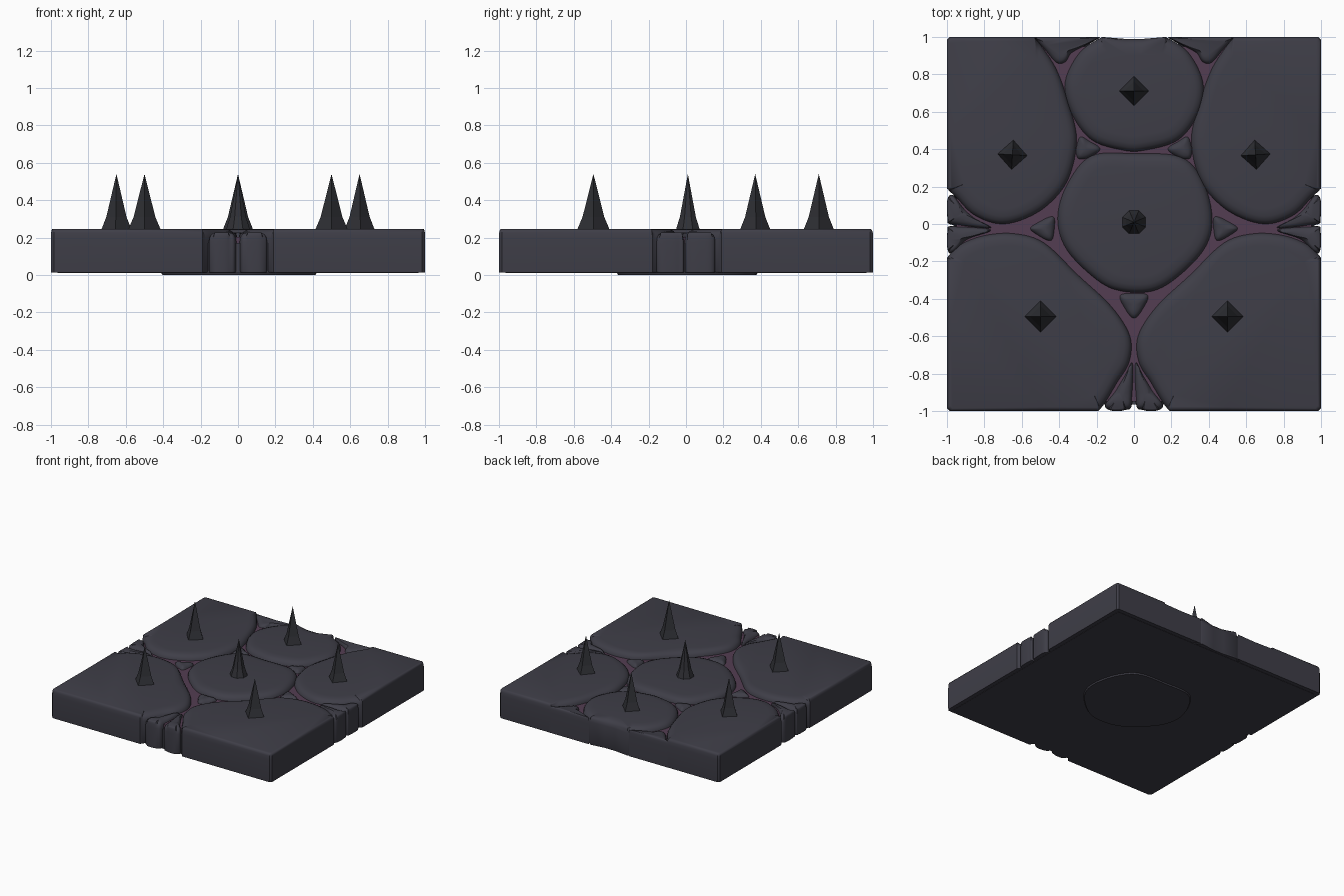
import bpy, bmesh, math
from mathutils import Vector

if "Cube" in bpy.data.objects:
    bpy.data.objects.remove(bpy.data.objects["Cube"])


def material(name, rgb):
    m = bpy.data.materials.new(name)
    m.diffuse_color = (*rgb, 1)
    m.use_nodes = True
    m.node_tree.nodes["Principled BSDF"].inputs["Base Color"].default_value = m.diffuse_color
    return m


STONE = material("dark slate stone", (0.049, 0.048, 0.064))
SPIKE = material("black iron", (0.029, 0.030, 0.036))
MORTAR = material("purple mortar", (0.088, 0.048, 0.085))


def finish(bm, name, mat, angle):
    bmesh.ops.recalc_face_normals(bm, faces=bm.faces[:])
    me = bpy.data.meshes.new(name)
    bm.to_mesh(me)
    bm.free()
    me.materials.append(mat)
    ob = bpy.data.objects.new(name, me)
    bpy.context.collection.objects.link(ob)
    if angle:
        bpy.ops.object.select_all(action='DESELECT')
        ob.select_set(True)
        bpy.context.view_layer.objects.active = ob
        bpy.ops.object.shade_smooth_by_angle(angle=math.radians(angle))
    return ob


def spline(pts, closed, n=6):
    """Catmull-Rom curve through the points, kept inside the tile."""
    P = [Vector(p) for p in pts]
    k = len(P)
    get = (lambda i: P[i % k]) if closed else (lambda i: P[max(0, min(k - 1, i))])
    out = []
    for i in range(k if closed else k - 1):
        a, b, c, d = get(i - 1), get(i), get(i + 1), get(i + 2)
        for j in range(n):
            t = j / n
            q = 0.5 * (2 * b + (c - a) * t + (2 * a - 5 * b + 4 * c - d) * t * t
                       + (3 * b - a - 3 * c + d) * t ** 3)
            out.append(Vector((max(-1, min(1, q.x)), max(-1, min(1, q.y)))))
    if not closed:
        out.append(P[-1])
    return out


def stone(name, pts, corners=None, top=0.247, bottom=0.012, soft=1.0):
    """Pillow-topped stone; corners close an open outline along the tile edge."""
    loop = spline(pts, corners is None) + [Vector(c) for c in corners or []]
    mid = sum(loop, Vector((0, 0))) / len(loop)
    rings = [(bottom, 0.006), (bottom + 0.01, 0), (top - 0.05, 0), (top - 0.028, 0.007),
             (top - 0.013, 0.022), (top - 0.004, 0.045), (top, 0.085)]
    bm = bmesh.new()
    vs = []
    for z, inset in rings:
        ring = []
        for p in loop:
            edge = max(abs(p.x), abs(p.y)) > 0.995
            d = mid - p
            step = min(inset * soft * (0.25 if edge else 1), d.length * 0.8)
            q = p + d.normalized() * step
            zz = z + (0.25 * (top - z) if edge and z > top - 0.03 else 0)
            ring.append(bm.verts.new((q.x, q.y, zz)))
        vs.append(ring)
    n = len(loop)
    for a, b in zip(vs, vs[1:]):
        for i in range(n):
            bm.faces.new((a[i], a[(i + 1) % n], b[(i + 1) % n], b[i]))
    bm.faces.new(vs[0][::-1])
    bm.faces.new(vs[-1])
    return finish(bm, name, STONE, 40)


def pair(name, pts, corners=None, **kw):
    flip = lambda L: [(-x, y) for x, y in L] if L else None
    stone(name + "_right", pts, corners, **kw)
    stone(name + "_left", flip(pts), flip(corners), **kw)


def slab(name, half, z0, z1, mat):
    bm = bmesh.new()
    bmesh.ops.create_cube(bm, size=1)
    for v in bm.verts:
        v.co = (v.co.x * 2 * half, v.co.y * 2 * half, z0 if v.co.z < 0 else z1)
    finish(bm, name, mat, 0)


# Base and mortar bed
slab("base_slab", 0.965, 0.01, 0.17, STONE)
slab("mortar_bed", 0.95, 0.15, 0.203, MORTAR)

# Large paving stones
stone("centre_stone", [(0.42, 0.03), (0.37, 0.23), (0.25, 0.36), (0, 0.378), (-0.23, 0.365),
                       (-0.36, 0.21), (-0.41, 0.03), (-0.36, -0.14), (-0.2, -0.30),
                       (-0.07, -0.36), (0.1, -0.36), (0.24, -0.28), (0.38, -0.13)], bottom=0.0)
stone("back_stone", [(0.17, 1), (0.29, 0.92), (0.37, 0.76), (0.35, 0.6), (0.24, 0.45), (0.06, 0.393),
                     (-0.06, 0.393), (-0.23, 0.45), (-0.34, 0.6), (-0.37, 0.76),
                     (-0.29, 0.92), (-0.17, 1)], [(-0.05, 0.99), (0.05, 0.99)])
pair("back_corner_stone", [(0.53, 1), (0.42, 0.84), (0.35, 0.65), (0.305, 0.45), (0.35, 0.24),
                           (0.46, 0.1), (0.6, 0.02), (0.73, 0), (0.86, 0.05), (0.95, 0.14), (1, 0.19)],
     [(1, 0.5), (1, 0.985), (0.985, 1), (0.75, 1)])
pair("front_corner_stone", [(1, -0.18), (0.93, -0.11), (0.8, -0.06), (0.64, -0.05), (0.48, -0.1),
                            (0.3, -0.27), (0.12, -0.44), (0.02, -0.6), (0.025, -0.74),
                            (0.09, -0.85), (0.15, -0.95), (0.19, -1)],
     [(0.5, -1), (0.985, -1), (1, -0.985), (1, -0.5)])

# Small filler stones at the joints
small = dict(top=0.228, soft=0.6)
pair("back_filler", [(0.175, 0.4), (0.24, 0.35), (0.3, 0.345), (0.315, 0.4), (0.29, 0.47),
                     (0.24, 0.45)], **small)
pair("side_filler", [(0.42, 0.03), (0.46, 0.04), (0.55, -0.01), (0.55, -0.04), (0.47, -0.09),
                     (0.43, -0.08)], **small)
stone("front_filler", [(-0.08, -0.38), (0, -0.365), (0.08, -0.38), (0.05, -0.46), (0, -0.51),
                       (-0.05, -0.46)], **small)

# Wedge stones on the tile edges
pair("front_wedge", [(0.005, -0.74), (0.05, -0.81), (0.11, -0.9), (0.155, -0.97), (0.12, -0.998),
                     (0.05, -0.995), (0.01, -0.96)], **small)
pair("side_wedge_back", [(0.76, -0.025), (0.85, 0.03), (0.92, 0.1), (0.97, 0.155), (0.998, 0.13),
                         (0.997, 0.03), (0.97, -0.005)], **small)
pair("side_wedge_front", [(0.76, -0.03), (0.88, -0.08), (0.97, -0.155), (0.998, -0.13),
                          (0.997, -0.04), (0.97, -0.01)], **small)
pair("back_wedge", [(0.54, 1), (0.48, 0.93), (0.42, 0.86), (0.37, 0.86), (0.32, 0.92),
                    (0.2, 0.985), (0.18, 1)], [(0.36, 1)], **small)


def spike(name, x, y, sides=4, r=0.082, turn=0.0):
    """Faceted spike, flared at the foot."""
    bm = bmesh.new()
    rings = []
    for z, k in ((0.22, 1.05), (0.25, 0.95), (0.31, 0.66)):
        rings.append([bm.verts.new((x + r * k * math.cos(turn + math.tau * i / sides),
                                    y + r * k * math.sin(turn + math.tau * i / sides), z))
                      for i in range(sides)])
    tip = bm.verts.new((x, y, 0.54))
    for i in range(sides):
        j = (i + 1) % sides
        for a, b in zip(rings, rings[1:]):
            bm.faces.new((a[i], a[j], b[j], b[i]))
        bm.faces.new((rings[-1][i], rings[-1][j], tip))
    bm.faces.new(rings[0][::-1])
    finish(bm, name, SPIKE, 0)


# Iron spikes
spike("centre_spike", 0, 0.01, sides=8, r=0.07, turn=math.pi / 8)
spike("back_spike", 0, 0.71)
for s, side in ((1, "right"), (-1, "left")):
    spike("rear_spike_" + side, 0.65 * s, 0.37, turn=0.06 * s)
    spike("front_spike_" + side, 0.5 * s, -0.495, r=0.088)
